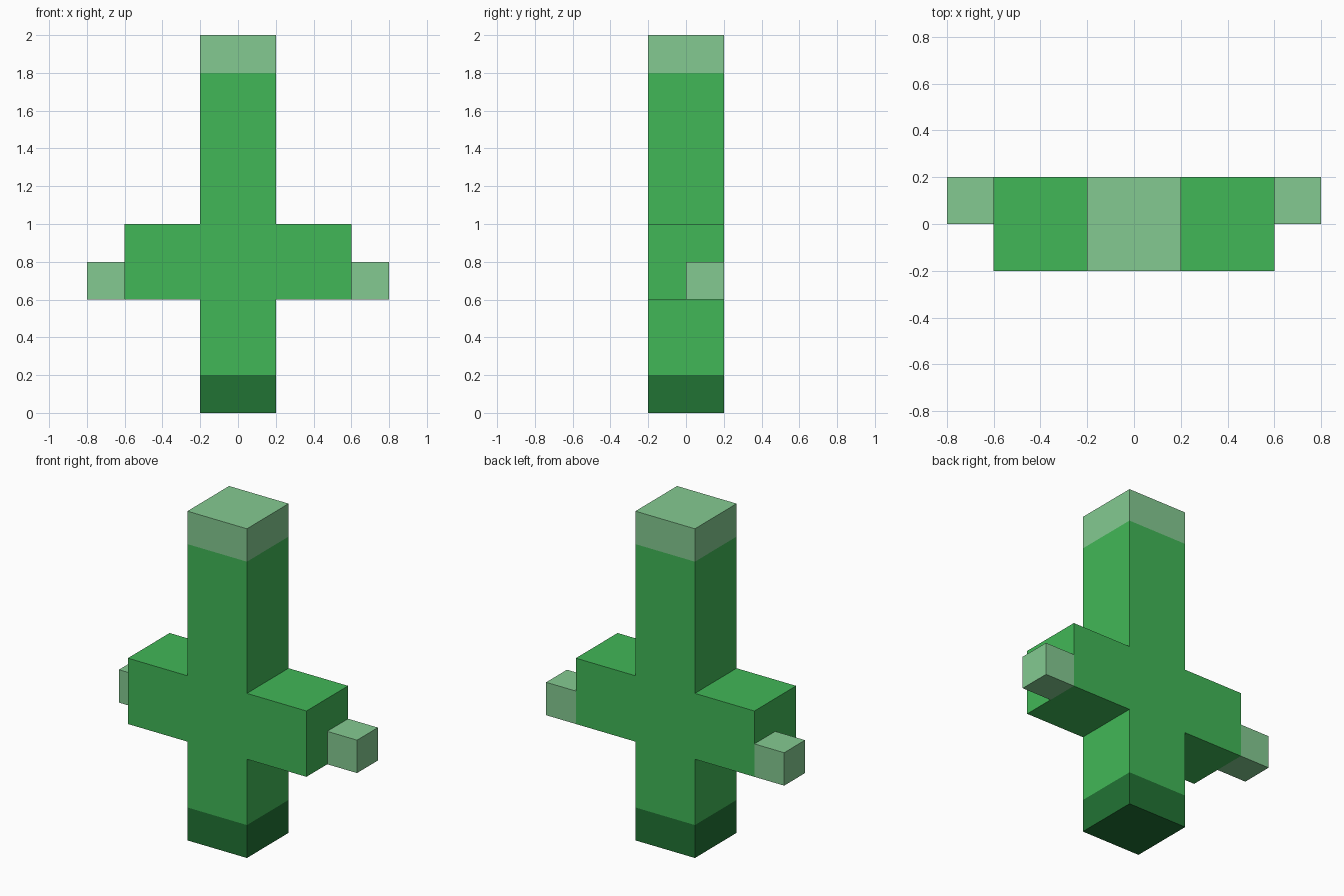
import bpy, bmesh
from mathutils import Vector

if "Cube" in bpy.data.objects:
    bpy.data.objects.remove(bpy.data.objects["Cube"])


def make_material(name, rgb):
    mat = bpy.data.materials.new(name)
    mat.diffuse_color = (*rgb, 1.0)
    mat.use_nodes = True
    mat.node_tree.nodes["Principled BSDF"].inputs["Base Color"].default_value = mat.diffuse_color
    return mat


dark = make_material("dark green", (0.0153, 0.171, 0.0343))
mid = make_material("mid green", (0.053, 0.474, 0.095))
light = make_material("light green", (0.231, 0.591, 0.283))


def finish(name, bm, mats):
    bmesh.ops.recalc_face_normals(bm, faces=bm.faces[:])
    mesh = bpy.data.meshes.new(name)
    bm.to_mesh(mesh)
    bm.free()
    for mat in mats:
        mesh.materials.append(mat)
    obj = bpy.data.objects.new(name, mesh)
    bpy.context.collection.objects.link(obj)
    return obj


# Cross-shaped body: mirrored outline extruded front to back
half = [(0.2, 0), (0.2, 0.6), (0.6, 0.6), (0.6, 1.0), (0.2, 1.0), (0.2, 2.0)]
outline = half + [(-x, z) for x, z in reversed(half)]
bm = bmesh.new()
front = bm.faces.new([bm.verts.new((x, -0.2, z)) for x, z in outline])
ext = bmesh.ops.extrude_face_region(bm, geom=[front], use_keep_orig=True)
back = [v for v in ext["geom"] if isinstance(v, bmesh.types.BMVert)]
bmesh.ops.translate(bm, verts=back, vec=(0, 0.4, 0))

# Base and top bands, coloured by height
for z in (0.2, 1.8):
    bmesh.ops.bisect_plane(bm, geom=bm.verts[:] + bm.edges[:] + bm.faces[:],
                           plane_co=(0, 0, z), plane_no=(0, 0, 1))
for f in bm.faces:
    top = max(v.co.z for v in f.verts)
    bottom = min(v.co.z for v in f.verts)
    f.material_index = 0 if top < 0.21 else 2 if bottom > 1.79 else 1
finish("cross_body", bm, [dark, mid, light])

# Small cubes on the arm ends, set toward the back
for side, name in ((-1, "left_arm_tip"), (1, "right_arm_tip")):
    bm = bmesh.new()
    bmesh.ops.create_cube(bm, size=0.2)
    bmesh.ops.translate(bm, verts=bm.verts[:], vec=Vector((side * 0.7, 0.1, 0.7)))
    finish(name, bm, [light])
